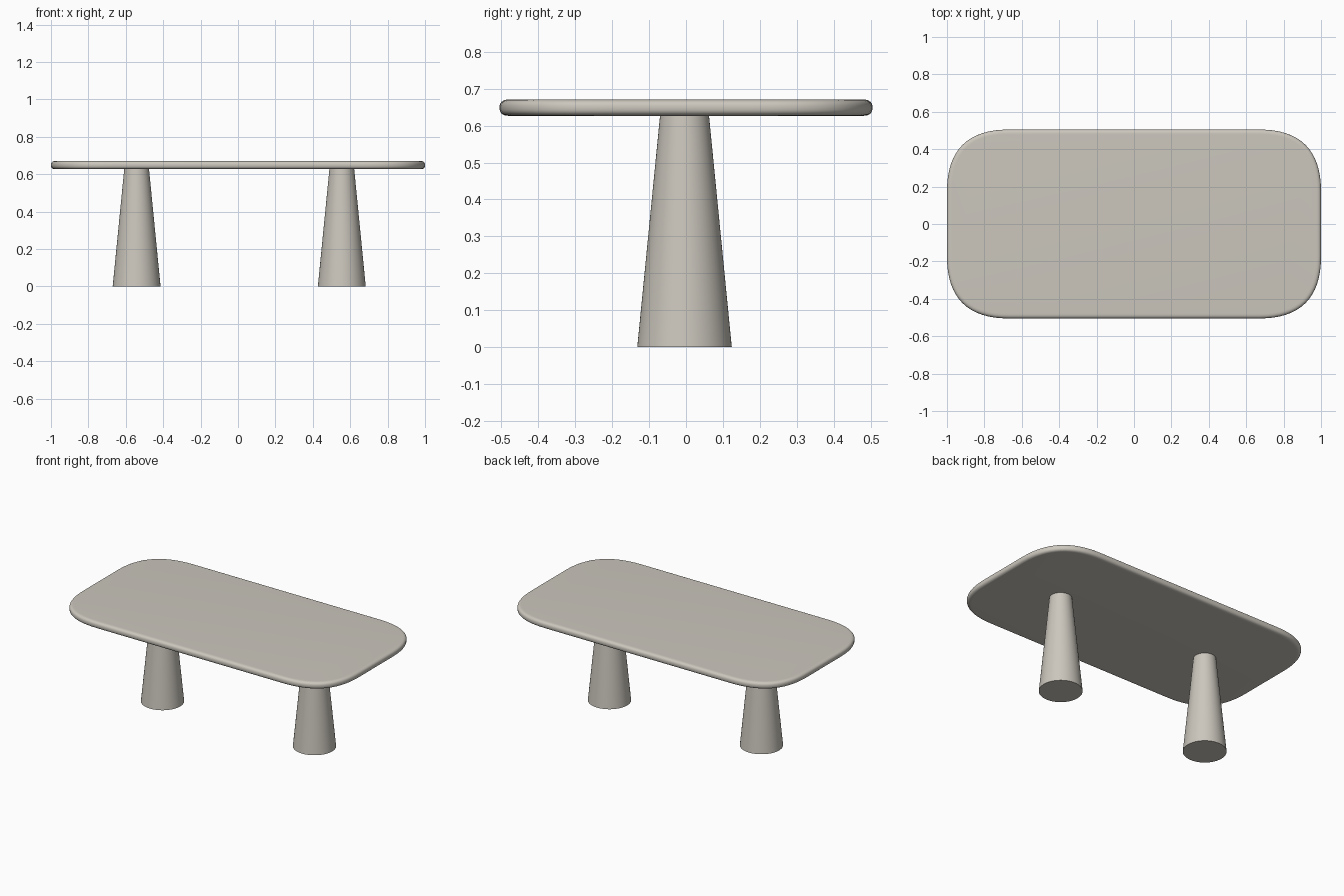
import bpy, bmesh, math

if "Cube" in bpy.data.objects:
    bpy.data.objects.remove(bpy.data.objects["Cube"])

mat = bpy.data.materials.new("warm_grey")
mat.diffuse_color = (0.60, 0.57, 0.51, 1)
mat.use_nodes = True
mat.node_tree.nodes["Principled BSDF"].inputs["Base Color"].default_value = mat.diffuse_color


def finish(name, bm, angle):
    bmesh.ops.recalc_face_normals(bm, faces=bm.faces)
    mesh = bpy.data.meshes.new(name)
    bm.to_mesh(mesh)
    bm.free()
    mesh.materials.append(mat)
    ob = bpy.data.objects.new(name, mesh)
    bpy.context.collection.objects.link(ob)
    bpy.context.view_layer.objects.active = ob
    ob.select_set(True)
    bpy.ops.object.shade_smooth_by_angle(angle=math.radians(angle))
    ob.select_set(False)


def outline(hx, hy, d, n=16):
    """Rectangle with soft parabolic corners, as (point, outward normal)."""
    pts = []
    for sx, sy in ((1, 1), (-1, 1), (-1, -1), (1, -1)):
        arc = []
        for i in range(n + 1):
            t = i / n
            nx, ny = 1 - t, t
            k = math.hypot(nx, ny)
            arc.append((sx * (hx - d * t * t), sy * (hy - d * (1 - t) ** 2),
                        sx * nx / k, sy * ny / k))
        pts += arc if sx * sy > 0 else arc[::-1]
    return pts


# Table top: soft rectangle with a rounded rim
bm = bmesh.new()
base = outline(1.0, 0.505, 0.33)
zc, half, inset, steps = 0.6485, 0.022, 0.026, 14
rings = []
for j in range(steps + 1):
    a = -math.pi / 2 + math.pi * j / steps
    off = inset * (1 - abs(math.cos(a)) ** 0.8)
    z = zc + half * math.copysign(abs(math.sin(a)) ** 0.8, a)
    rings.append([bm.verts.new((x - nx * off, y - ny * off, z))
                  for x, y, nx, ny in base])
for lo, hi in zip(rings, rings[1:]):
    for i in range(len(lo)):
        k = (i + 1) % len(lo)
        bm.faces.new((lo[i], lo[k], hi[k], hi[i]))
bm.faces.new(rings[0][::-1])
bm.faces.new(rings[-1])
finish("table_top", bm, 40)

# Two tapered round legs
for name, x in (("left_leg", -0.542), ("right_leg", 0.555)):
    bm = bmesh.new()
    bmesh.ops.create_cone(bm, cap_ends=True, segments=64,
                          radius1=0.128, radius2=0.066, depth=0.63)
    bmesh.ops.translate(bm, verts=bm.verts, vec=(x, -0.004, 0.315))
    finish(name, bm, 30)
